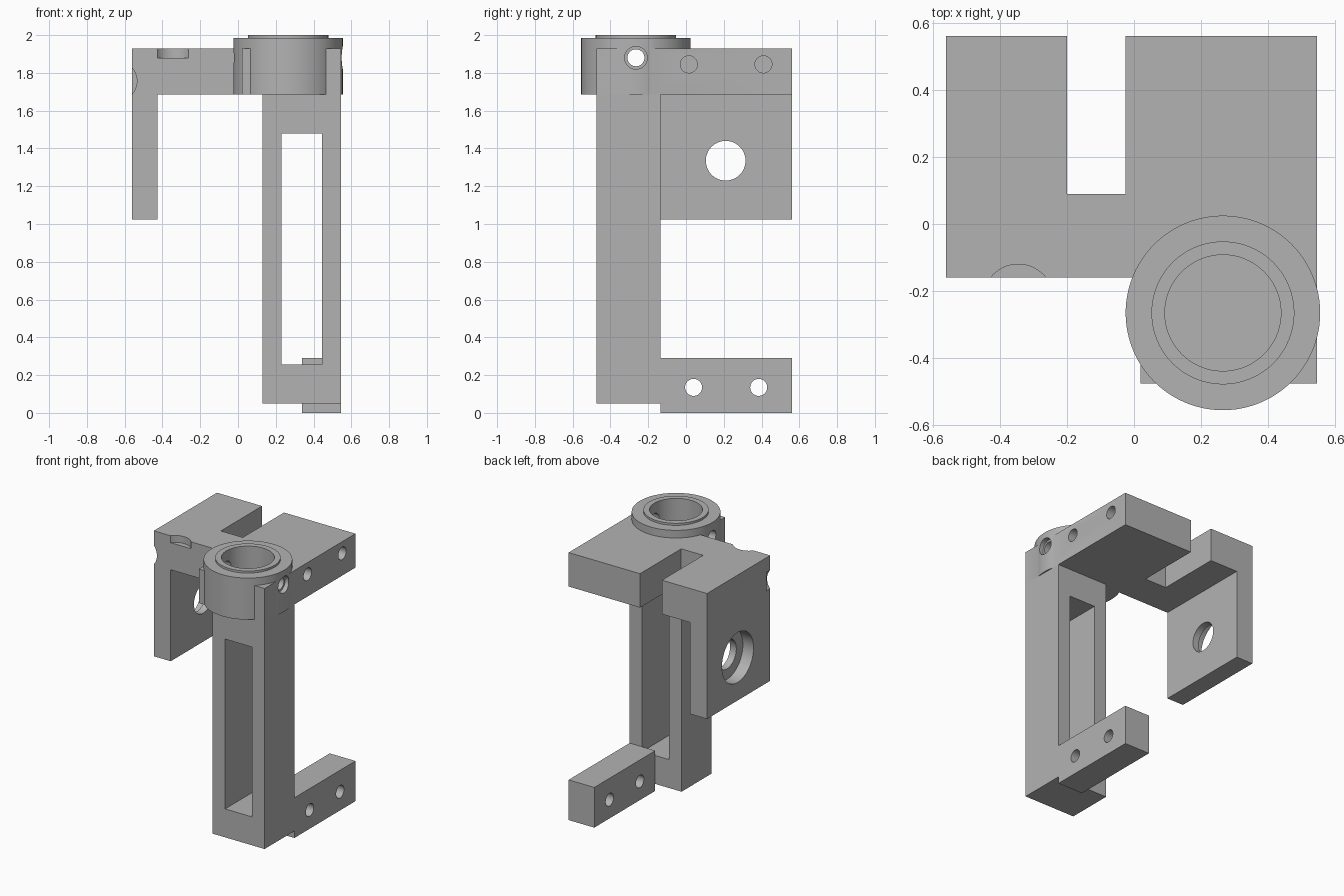
import bpy
import bmesh
import math
from mathutils import Vector, Matrix

cube = bpy.data.objects.get("Cube")
if cube:
    bpy.data.objects.remove(cube, do_unlink=True)

grey = bpy.data.materials.new("plain grey")
grey.use_nodes = True
GREY = (0.45, 0.45, 0.45, 1)
grey.diffuse_color = GREY
grey.node_tree.nodes["Principled BSDF"].inputs["Base Color"].default_value = GREY


def finish(name, bm):
    bmesh.ops.recalc_face_normals(bm, faces=bm.faces)
    mesh = bpy.data.meshes.new(name)
    bm.to_mesh(mesh)
    bm.free()
    mesh.materials.append(grey)
    obj = bpy.data.objects.new(name, mesh)
    bpy.context.collection.objects.link(obj)
    return obj


def extrude(name, outline, z0, z1):
    bm = bmesh.new()
    face = bm.faces.new([bm.verts.new((x, y, z0)) for x, y in outline])
    top = bmesh.ops.extrude_face_region(bm, geom=[face])["geom"]
    verts = [v for v in top if isinstance(v, bmesh.types.BMVert)]
    bmesh.ops.translate(bm, verts=verts, vec=(0, 0, z1 - z0))
    return finish(name, bm)


def box(name, x, y, z):
    outline = [(x[0], y[0]), (x[1], y[0]), (x[1], y[1]), (x[0], y[1])]
    return extrude(name, outline, *z)


def rod(name, start, end, radius, sides=64):
    """Cylinder between two points."""
    a, b = Vector(start), Vector(end)
    turn = (b - a).to_track_quat('Z', 'Y').to_matrix().to_4x4()
    bm = bmesh.new()
    bmesh.ops.create_cone(bm, cap_ends=True, segments=sides, radius1=radius,
                          radius2=radius, depth=(b - a).length,
                          matrix=Matrix.Translation((a + b) / 2) @ turn)
    return finish(name, bm)


def combine(target, tool, operation):
    """Apply one boolean and discard its tool."""
    mod = target.modifiers.new("cut", 'BOOLEAN')
    mod.operation = operation
    mod.solver = 'EXACT'
    mod.object = tool
    bpy.ops.object.select_all(action='DESELECT')
    bpy.context.view_layer.objects.active = target
    target.select_set(True)
    bpy.ops.object.modifier_apply(modifier=mod.name)
    bpy.data.objects.remove(tool, do_unlink=True)


def cut(target, tool):
    combine(target, tool, 'DIFFERENCE')


LEFT, BACK, FRONT = 0.545, 0.56, -0.475
PLATE = (1.685, 1.93)
CX, CY = 0.265, -0.265

# Upright column with its long window
column = box("column", (0.13, LEFT), (FRONT, -0.135), (0.05, PLATE[0]))
cut(column, box("window", (0.23, 0.445), (-0.6, 0), (0.255, 1.48)))

# Lower foot with two cross holes
foot = box("foot", (0.34, LEFT), (-0.135, BACK), (0, 0.29))
for y in (0.04, 0.385):
    cut(foot, rod("hole", (0.2, y, 0.135), (0.7, y, 0.135), 0.045))

# Hanging side plate with a counterbored hole
side = box("side_plate", (-0.56, -0.425), (-0.16, BACK), (1.025, PLATE[0]))
cut(side, rod("hole", (-0.7, 0.21, 1.335), (-0.3, 0.21, 1.335), 0.105))
cut(side, rod("counterbore", (-0.7, 0.21, 1.335), (-0.475, 0.21, 1.335), 0.18))

# Slotted top plate joined to the round collar
outline = [(-0.56, -0.16), (0.02, -0.16), (0.02, FRONT), (LEFT, FRONT),
           (LEFT, BACK), (-0.025, BACK), (-0.025, 0.09), (-0.2, 0.09),
           (-0.2, BACK), (-0.56, BACK)]
plate = extrude("top_plate_and_collar", outline, *PLATE)
combine(plate, rod("collar", (CX, CY, PLATE[0]), (CX, CY, 1.985), 0.29, 96), 'UNION')
combine(plate, rod("lip", (CX, CY, 1.9), (CX, CY, 2.0), 0.213, 96), 'UNION')
cut(plate, rod("bore", (CX, CY, 1.72), (CX, CY, 2.1), 0.173, 96))

# Clamp screw hole across the collar, and blind holes in the left edge
cut(plate, rod("screw_hole", (-0.2, CY, 1.88), (0.7, CY, 1.88), 0.045))
cut(plate, rod("screw_seat", (0.52, CY, 1.88), (0.7, CY, 1.88), 0.06))
for y in (0.015, 0.41):
    cut(plate, rod("blind_hole", (0.25, y, 1.845), (0.7, y, 1.845), 0.045))

# Shallow round reliefs on the front edge and front corner
cut(plate, rod("relief", (-0.345, -0.225, 1.88), (-0.345, -0.225, 2.1), 0.105))
cut(plate, rod("relief", (-0.64, -0.3, 1.757), (-0.64, -0.12, 1.757), 0.105))

# Smooth the round walls while keeping sharp edges
bpy.ops.object.select_all(action='DESELECT')
for obj in (column, foot, side, plate):
    obj.select_set(True)
bpy.context.view_layer.objects.active = plate
bpy.ops.object.shade_smooth_by_angle(angle=math.radians(30))
